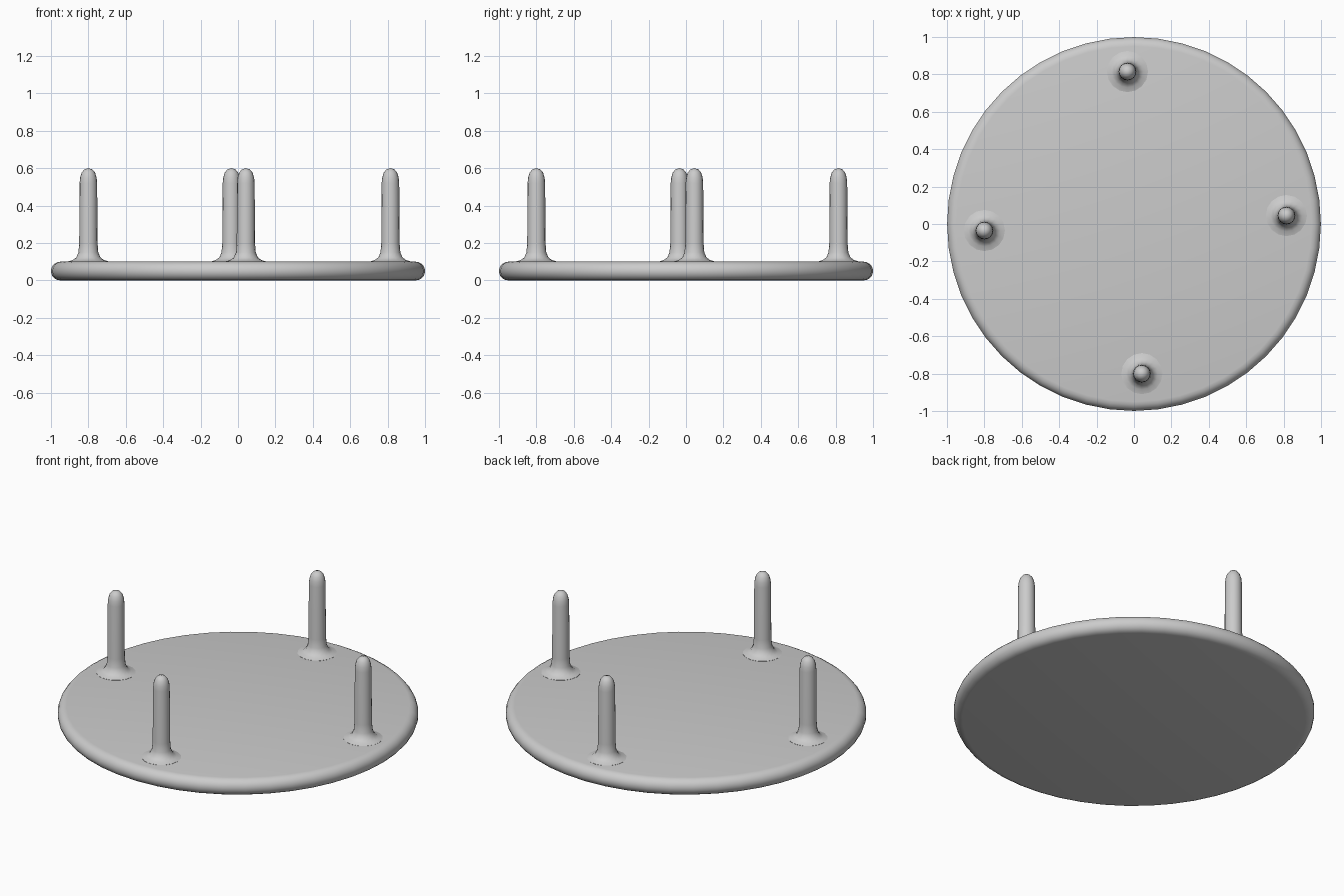
import bpy, bmesh, math

if "Cube" in bpy.data.objects:
    bpy.data.objects.remove(bpy.data.objects["Cube"])

grey = bpy.data.materials.new("light grey")
grey.diffuse_color = (0.6, 0.6, 0.6, 1)
grey.use_nodes = True
grey.node_tree.nodes["Principled BSDF"].inputs["Base Color"].default_value = grey.diffuse_color


def lathe(name, profile, sides, location=(0, 0, 0)):
    """Spin an (r, z) profile, starting and ending on the axis, around z."""
    bm = bmesh.new()
    verts = [bm.verts.new((r, 0, z)) for r, z in profile]
    edges = [bm.edges.new(pair) for pair in zip(verts, verts[1:])]
    bmesh.ops.spin(bm, geom=verts + edges, cent=(0, 0, 0), axis=(0, 0, 1),
                   angle=2 * math.pi, steps=sides)
    bmesh.ops.remove_doubles(bm, verts=bm.verts, dist=1e-5)
    bmesh.ops.recalc_face_normals(bm, faces=bm.faces)
    mesh = bpy.data.meshes.new(name)
    bm.to_mesh(mesh)
    bm.free()
    mesh.materials.append(grey)
    obj = bpy.data.objects.new(name, mesh)
    obj.location = location
    bpy.context.collection.objects.link(obj)
    bpy.ops.object.select_all(action='DESELECT')
    obj.select_set(True)
    bpy.context.view_layer.objects.active = obj
    bpy.ops.object.shade_smooth_by_angle(angle=math.radians(40))
    return obj


# Round base plate with a soft, rounded rim
half, rim = 0.05, 0.05
arc = [math.radians(a) for a in range(-90, 91, 20)]
plate = [(0, 0)]
plate += [(1 - rim + rim * math.cos(a), half + half * math.sin(a)) for a in arc]
plate += [(0, 2 * half)]
lathe("base_plate", plate, 48)

# Upright pegs: flared foot, straight shaft, domed tip
peg = [(0, 0.08), (0.11, 0.08), (0.11, 0.101), (0.085, 0.108), (0.065, 0.122),
       (0.053, 0.15), (0.049, 0.20), (0.047, 0.52), (0.044, 0.55),
       (0.036, 0.576), (0.022, 0.593), (0, 0.60)]
pegs = {"left": (-0.80, -0.035), "right": (0.815, 0.045),
        "back": (-0.035, 0.815), "front": (0.042, -0.80)}
for side, (x, y) in pegs.items():
    lathe(side + "_peg", peg, 16, (x, y, 0))
